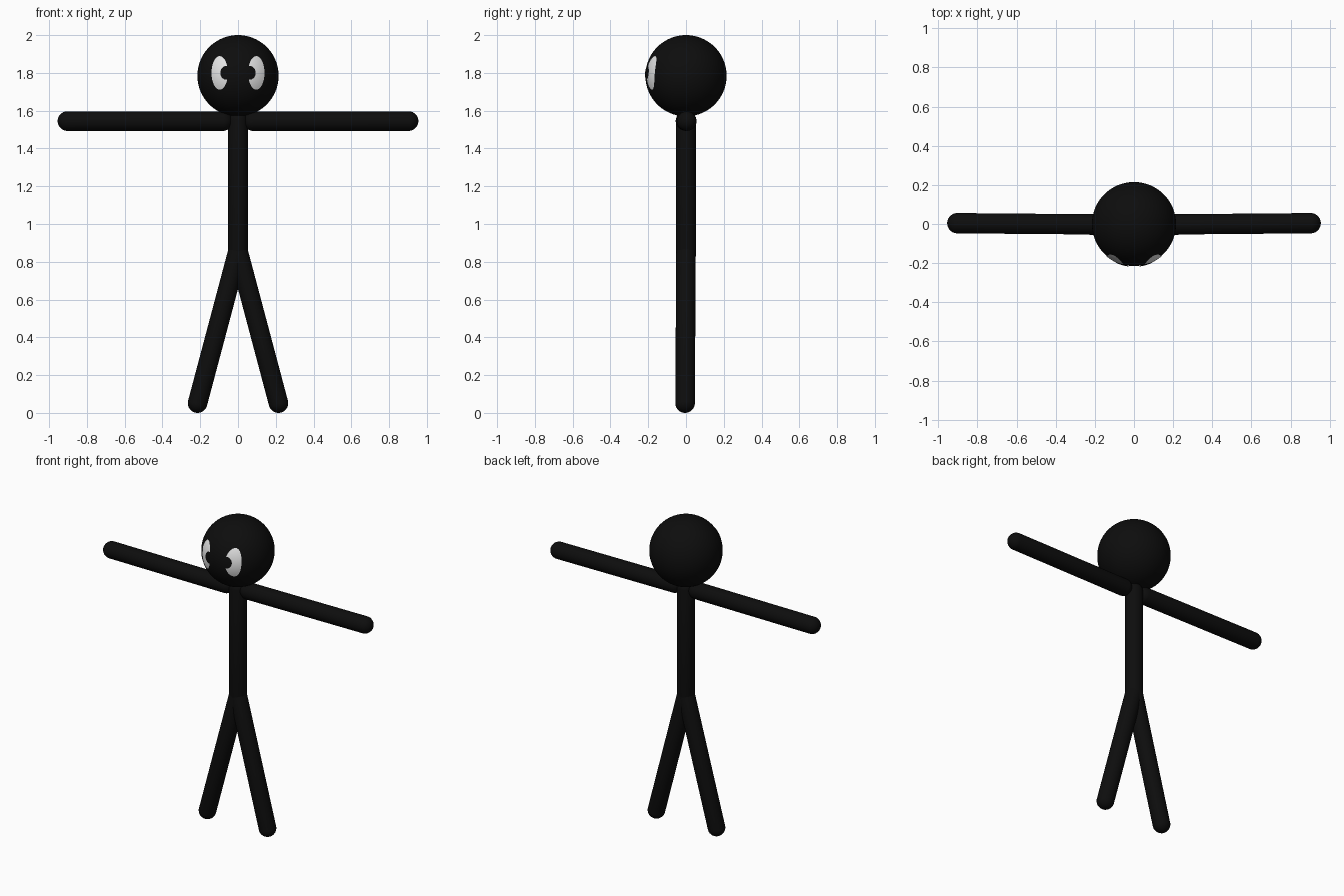
import bpy, bmesh, math
from mathutils import Vector

if "Cube" in bpy.data.objects:
    bpy.data.objects.remove(bpy.data.objects["Cube"])


def material(name, value):
    m = bpy.data.materials.new(name)
    m.diffuse_color = (value, value, value, 1)
    m.use_nodes = True
    m.node_tree.nodes["Principled BSDF"].inputs["Base Color"].default_value = m.diffuse_color
    return m


BLACK = material("black", 0.004)
WHITE = material("white", 0.8)
HEAD_C, HEAD_R = Vector((0, 0, 1.785)), 0.215
LIMB_R = 0.052


def finish(name, bm, mat):
    bmesh.ops.recalc_face_normals(bm, faces=bm.faces)
    for f in bm.faces:
        f.smooth = True
    me = bpy.data.meshes.new(name)
    bm.to_mesh(me)
    bm.free()
    me.materials.append(mat)
    ob = bpy.data.objects.new(name, me)
    bpy.context.collection.objects.link(ob)
    return ob


def capsule(name, a, b, r=LIMB_R):
    """Round-ended rod between two axis points: a stretched sphere."""
    a, b = Vector(a), Vector(b)
    bm = bmesh.new()
    bmesh.ops.create_uvsphere(bm, u_segments=32, v_segments=17, radius=r)
    rot = (b - a).to_track_quat('Z', 'Y')
    for v in bm.verts:
        v.co = rot @ v.co + (b if v.co.z > 0 else a)
    return finish(name, bm, BLACK)


def head_patch(name, cx, cz, rx, rz, lift, mat):
    """Thin elliptical patch wrapped onto the front of the head."""
    bm = bmesh.new()
    rings, n = 8, 40

    def point(k, i):
        t = 2 * math.pi * i / n
        x = cx + rx * k / rings * math.cos(t)
        z = cz + rz * k / rings * math.sin(t) - HEAD_C.z
        y = -math.sqrt(HEAD_R ** 2 - x * x - z * z)
        return bm.verts.new(HEAD_C + Vector((x, y, z)) * (1 + lift / HEAD_R))

    centre = point(0, 0)
    prev = None
    for k in range(1, rings + 1):
        ring = [point(k, i) for i in range(n)]
        for i in range(n):
            j = (i + 1) % n
            if prev:
                bm.faces.new((prev[i], ring[i], ring[j], prev[j]))
            else:
                bm.faces.new((centre, ring[i], ring[j]))
        prev = ring
    ob = finish(name, bm, mat)
    # make the patch face outwards
    if ob.data.polygons[0].normal.y > 0:
        ob.data.flip_normals()
    return ob


# Head
bm = bmesh.new()
bmesh.ops.create_uvsphere(bm, u_segments=64, v_segments=40, radius=HEAD_R)
bmesh.ops.translate(bm, verts=bm.verts, vec=HEAD_C)
finish("head", bm, BLACK)

# Torso
capsule("torso", (0, 0, 0.85), (0, 0, 1.545))

# Arms, legs, eyes and pupils on both sides
for side, s in (("left", 1), ("right", -1)):
    capsule(side + "_arm", (s * 0.08, -0.003, 1.545), (s * 0.903, 0.004, 1.545))
    capsule(side + "_leg", (s * 0.002, 0, 0.85), (s * 0.214, -0.005, 0.052))
    head_patch(side + "_eye", s * 0.096, 1.80, 0.043, 0.088, 0.002, WHITE)
    head_patch(side + "_pupil", s * 0.060, 1.80, 0.032, 0.036, 0.004, BLACK)
